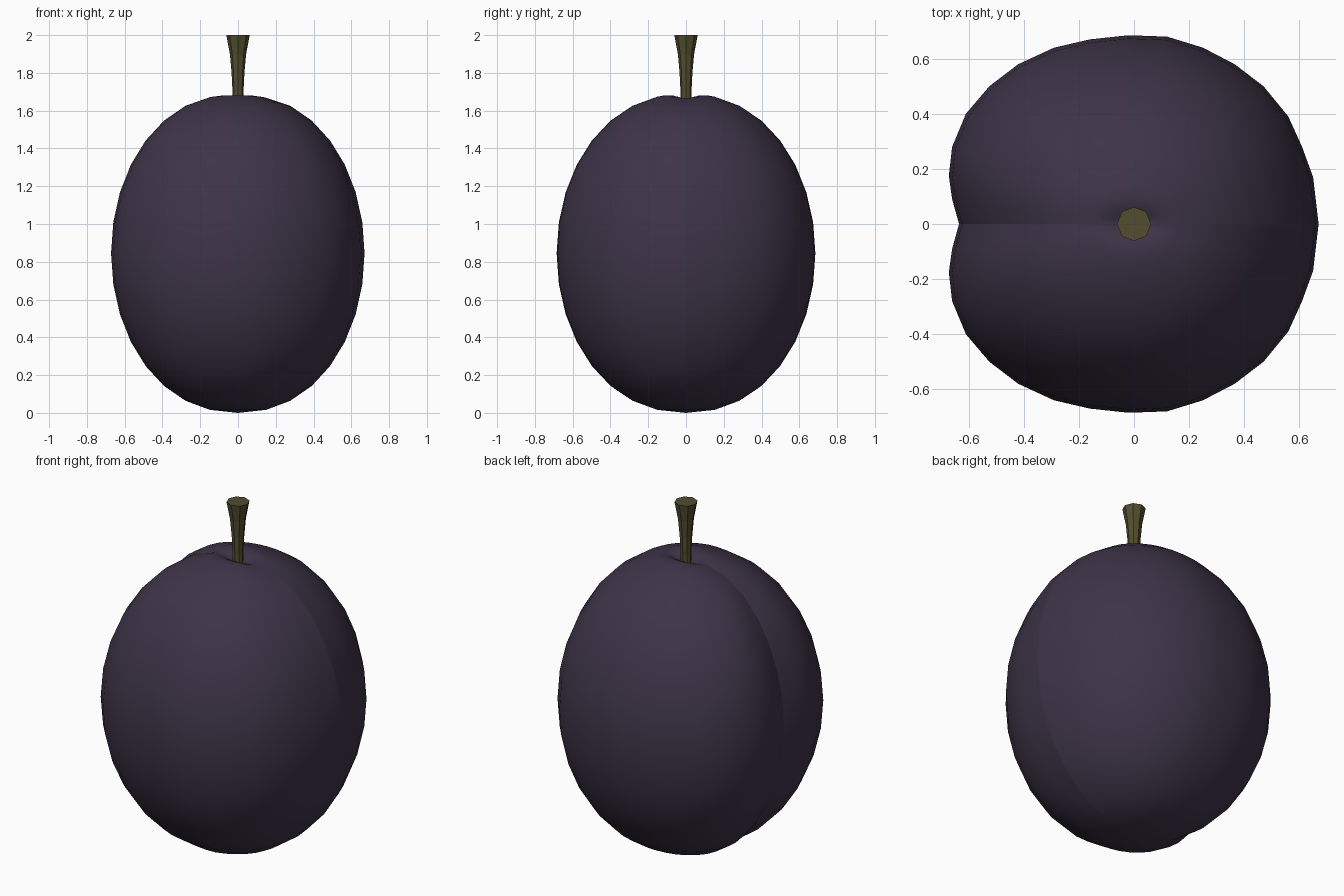
import bpy, bmesh
from math import sin, cos, pi, exp, radians

cube = bpy.data.objects.get("Cube")
if cube:
    bpy.data.objects.remove(cube, do_unlink=True)


def material(name, colour):
    mat = bpy.data.materials.new(name)
    mat.use_nodes = True
    mat.diffuse_color = (*colour, 1)
    bsdf = next(n for n in mat.node_tree.nodes if n.type == 'BSDF_PRINCIPLED')
    bsdf.inputs["Base Color"].default_value = (*colour, 1)
    return mat


def loft(name, rings, mat, smooth, bottom=None, top=None):
    """Skin closed rings from bottom to top; close ends with a pole or a cap."""
    bm = bmesh.new()
    loops = [[bm.verts.new(p) for p in ring] for ring in rings]
    count = len(loops[0])
    for low, high in zip(loops, loops[1:]):
        for i in range(count):
            j = (i + 1) % count
            bm.faces.new((low[i], low[j], high[j], high[i]))
    for loop, pole in ((loops[0][::-1], bottom), (loops[-1], top)):
        if pole is None:
            bm.faces.new(loop)
            continue
        tip = bm.verts.new(pole)
        for i in range(count):
            bm.faces.new((loop[i], loop[(i + 1) % count], tip))
    for face in bm.faces:
        face.smooth = smooth
    # The seam and the groove run along y = 0 as sharp creases
    for edge in bm.edges:
        if all(abs(v.co.y) < 1e-5 and abs(v.co.x) > 0.1 for v in edge.verts):
            edge.smooth = False
    mesh = bpy.data.meshes.new(name)
    bm.to_mesh(mesh)
    bm.free()
    mesh.materials.append(mat)
    obj = bpy.data.objects.new(name, mesh)
    bpy.context.collection.objects.link(obj)
    return obj


skin = material("dark plum skin", (0.047, 0.034, 0.064))
wood = material("olive stem", (0.085, 0.076, 0.028))

# Fruit: half outline from the seam (+x) round to the groove (-x), mirrored in y
half = [(.67, 0), (.65, .17), (.61, .28), (.56, .39), (.47, .5), (.365, .58),
        (.25, .64), (.12, .68), (-.02, .685), (-.16, .67), (-.29, .64),
        (-.42, .58), (-.525, .5), (-.61, .4), (-.66, .28), (-.672, .175),
        (-.66, .09), (-.635, 0)]
outline = half + [(x, -y) for x, y in half[-2:0:-1]]
HALF_HEIGHT = 0.845


def surface(x, y, z):
    """Sink a shallow dimple around the stem."""
    if z > HALF_HEIGHT:
        z -= 0.045 * exp(-(x / 0.11) ** 2 - (y / 0.05) ** 2)
    return x, y, z


step = 180 / 16
angles = [step * i for i in range(1, 16)] + [172, 175, 177.5]
rings = []
for angle in angles:
    a = radians(angle)
    s = sin(a) ** 0.92
    rings.append([surface(x * s, y * s, HALF_HEIGHT * (1 - cos(a)))
                  for x, y in outline])
loft("fruit", rings, skin, True, (0, 0, 0), surface(0, 0, 2 * HALF_HEIGHT))

# Stem: eight flat sides flaring to a flat cut end
profile = [(.03, 1.58), (.029, 1.7), (.034, 1.8), (.043, 1.9), (.062, 2)]
stem_rings = [[(r * cos(i * pi / 4), r * sin(i * pi / 4), z) for i in range(8)]
              for r, z in profile]
loft("stem", stem_rings, wood, False)
